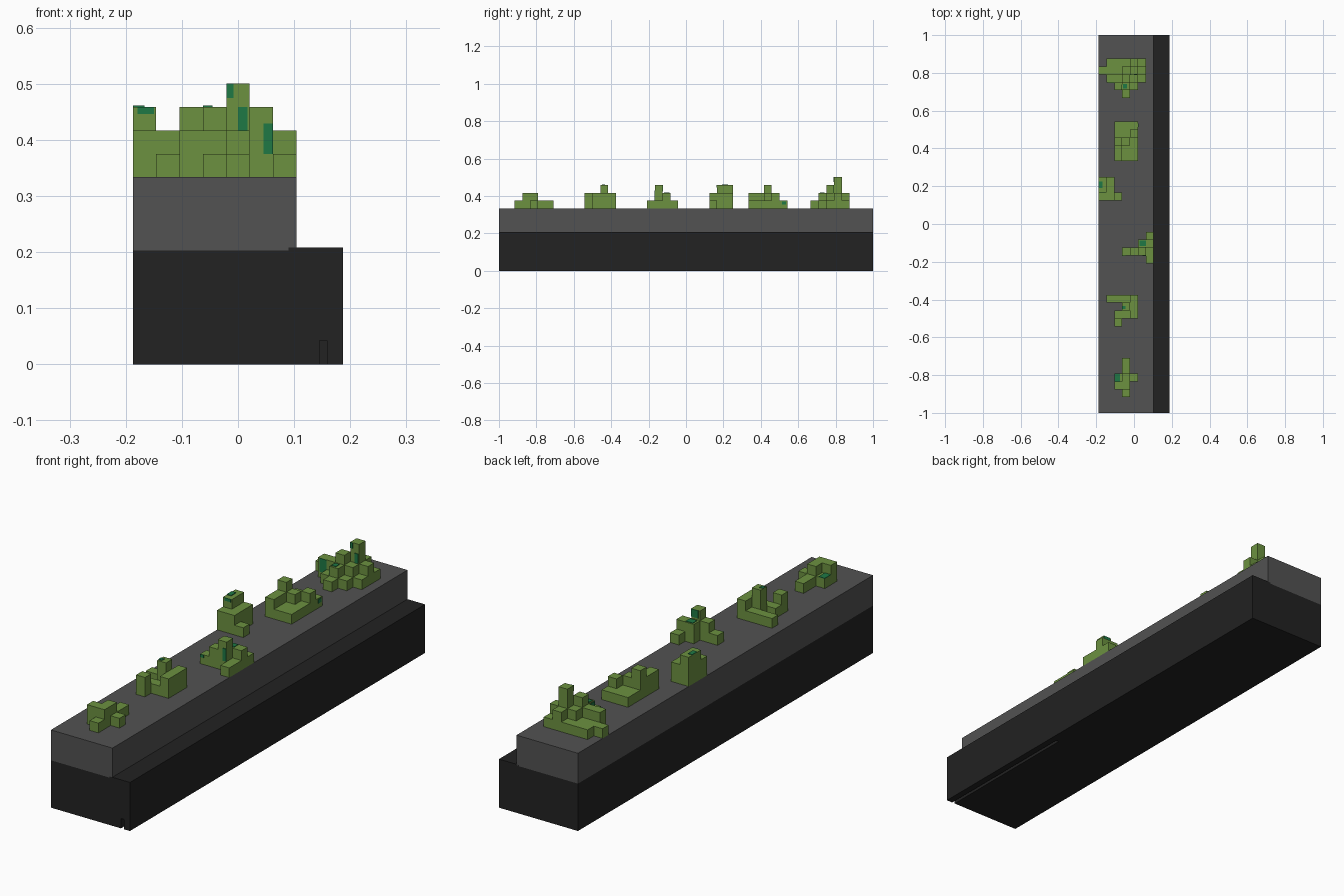
import bpy, bmesh

cube = bpy.data.objects.get("Cube")
if cube:
    bpy.data.objects.remove(cube, do_unlink=True)

U = 1 / 24            # voxel size
X0, Y0 = -0.1875, -1.0
DECK = 8 * U          # top of the upper block


def material(name, rgb):
    m = bpy.data.materials.new(name)
    m.use_nodes = True
    m.diffuse_color = (*rgb, 1)
    m.node_tree.nodes["Principled BSDF"].inputs["Base Color"].default_value = (*rgb, 1)
    return m


BLACK = material("black_stone", (0.016, 0.016, 0.016))
GREY = material("grey_stone", (0.084, 0.084, 0.084))
LEAF = material("leaf_green", (0.150, 0.283, 0.051))
TEAL = material("teal_moss", (0.013, 0.190, 0.060))


def finish(name, bm, mat):
    me = bpy.data.meshes.new(name)
    bm.to_mesh(me)
    bm.free()
    if mat:
        me.materials.append(mat)
    ob = bpy.data.objects.new(name, me)
    bpy.context.collection.objects.link(ob)
    return ob


def add_box(bm, lo, hi):
    vs = bmesh.ops.create_cube(bm, size=1)["verts"]
    for v in vs:
        v.co = [(a + b) / 2 + c * (b - a) for a, b, c in zip(lo, hi, v.co)]


def box(name, lo, hi, mat):
    bm = bmesh.new()
    add_box(bm, lo, hi)
    return finish(name, bm, mat)


def bush(name, i0, j0, rows):
    """Voxel bush from a height map; rows run from the back to the front."""
    h = {}
    for j, row in enumerate(reversed(rows)):
        for i, c in enumerate(row):
            if c != "0":
                h[i0 + i, j0 + j] = int(c)
    bm = bmesh.new()

    def quad(pts):
        bm.faces.new([bm.verts.new((X0 + x * U, Y0 + y * U, DECK + z * U)) for x, y, z in pts])

    for (i, j), n in h.items():
        for z in (0, n):                                   # bottom and top
            quad([(i, j, z), (i + 1, j, z), (i + 1, j + 1, z), (i, j + 1, z)])
        sides = {(1, 0): ((i + 1, j), (i + 1, j + 1)), (-1, 0): ((i, j), (i, j + 1)),
                 (0, 1): ((i, j + 1), (i + 1, j + 1)), (0, -1): ((i, j), (i + 1, j))}
        for (di, dj), (a, b) in sides.items():             # exposed side faces
            for k in range(h.get((i + di, j + dj), 0), n):
                quad([(*a, k), (*b, k), (*b, k + 1), (*a, k + 1)])
    bmesh.ops.remove_doubles(bm, verts=bm.verts, dist=1e-5)
    bmesh.ops.recalc_face_normals(bm, faces=bm.faces)
    return finish(name, bm, LEAF)


# Stone blocks, with a narrow raised ledge along the left edge
base = box("base_block", (X0, -1, 0), (-X0, 1, 0.203), BLACK)
box("base_ledge", (0.09, -1, 0.203), (-X0, 1, 0.2083), BLACK)
box("upper_block", (X0, -1, 0.203), (X0 + 7 * U, 1, DECK), GREY)

# Slim groove under the front of the base
cutter = box("groove_cutter", (0.145, -1.1, -0.1), (0.159, -0.32, 0.042), None)
cutter.hide_render = True
cutter.hide_viewport = True
cut = base.modifiers.new("groove", "BOOLEAN")
cut.object = cutter
cut.operation = "DIFFERENCE"
cut.solver = "EXACT"

# Six bushes along the deck
BUSHES = [
    (2, 2, ["010", "010", "121", "220", "010"]),
    (1, 11, ["1112", "0032", "0112", "0200"]),
    (3, 19, ["0001", "0022", "1231", "0001"]),
    (0, 27, ["320", "320", "221"]),
    (2, 32, ["111", "112", "321", "211", "211"]),
    (0, 40, ["011121", "111242", "022321", "001210", "000100"]),
]
for n, (i0, j0, rows) in enumerate(BUSHES, 1):
    bush(f"bush_{n}", i0, j0, rows)

# Thin moss plates: (low corner, high corner) in voxel units above the deck
T = 0.06
MOSS = [
    ((2, 4, 1), (2.7, 5, 1 + T)),
    ((2, 12, 0), (3, 12 + T, 1)),
    ((3, 13.2, 3), (3.4, 13.6, 3 + T)),
    ((3, 20 - T, 0.7), (3.4, 20, 1)),
    ((5.6, 20 - T, 1), (6, 20, 2.3)),
    ((5.2, 21, 2.2), (6, 21 + T, 3)),
    ((5.2, 21.2, 2), (6, 21.9, 2 + T)),
    ((0, 28.6, 3), (0.5, 29.4, 3 + T)),
    ((0.2, 28 - T, 2.7), (0.9, 28, 3)),
    ((5, 36.3, 0.5), (5 + T, 36.8, 0.9)),
    ((1.2, 42 - T, 0.6), (2, 42, 2)),
    ((3 - T, 41, 1.1), (3, 41.7, 1.9)),
    ((3.1, 41.2, 2), (3.6, 41.8, 2 + T)),
    ((4, 43 - T, 3.4), (4.3, 43, 4)),
    ((4.5, 43 - T, 2), (4.9, 43, 3)),
]
bm = bmesh.new()
for lo, hi in MOSS:
    add_box(bm, *[(X0 + x * U, Y0 + y * U, DECK + z * U) for x, y, z in (lo, hi)])
finish("moss_patches", bm, TEAL)
